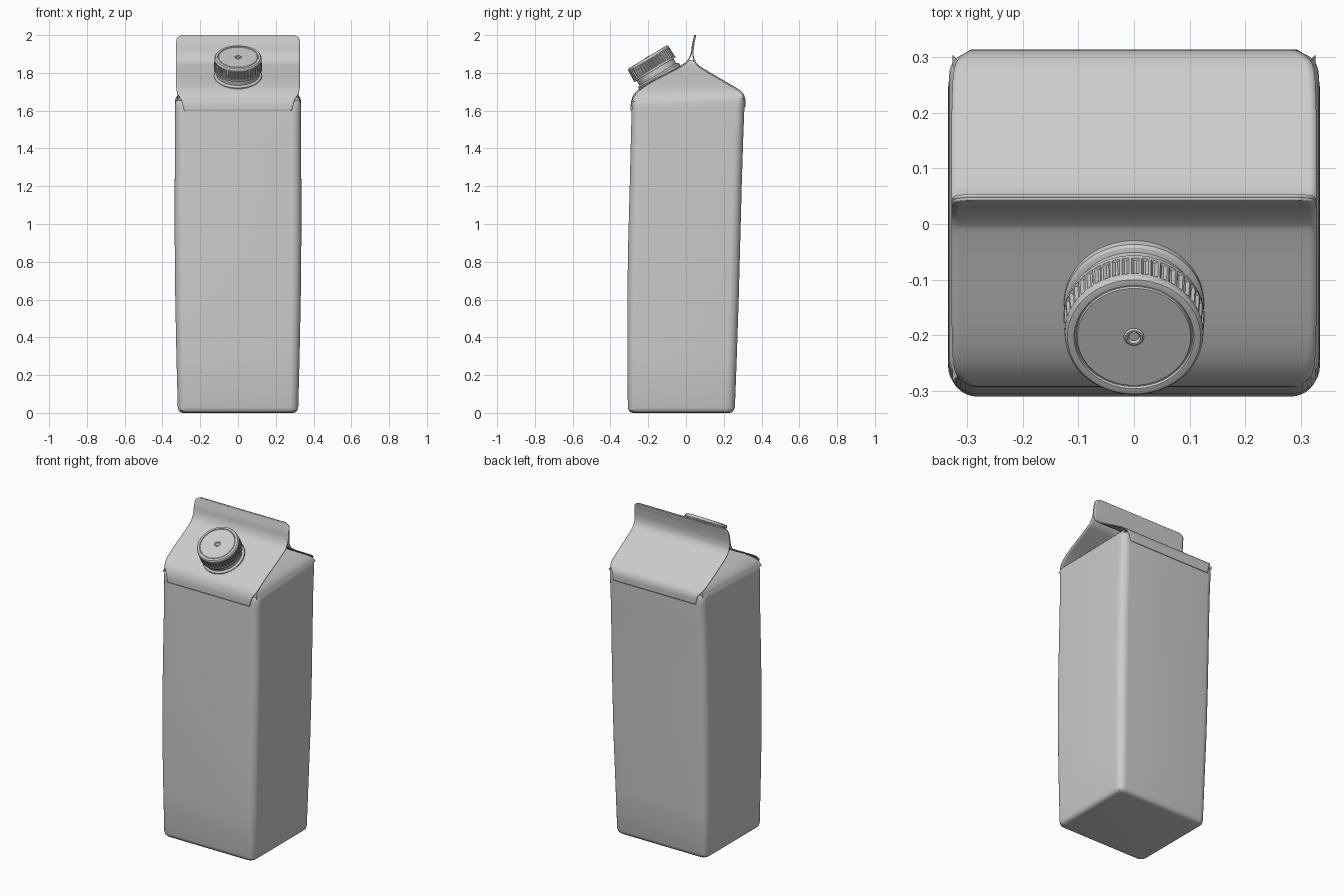
import bpy, bmesh, math
from mathutils import Vector

if "Cube" in bpy.data.objects:
    bpy.data.objects.remove(bpy.data.objects["Cube"])


def make(name, verts, faces, angle=35):
    me = bpy.data.meshes.new(name)
    me.from_pydata(verts, [], faces)
    bm = bmesh.new()
    bm.from_mesh(me)
    bmesh.ops.recalc_face_normals(bm, faces=bm.faces)
    bm.to_mesh(me)
    bm.free()
    ob = bpy.data.objects.new(name, me)
    bpy.context.collection.objects.link(ob)
    bpy.ops.object.select_all(action='DESELECT')
    ob.select_set(True)
    bpy.context.view_layer.objects.active = ob
    bpy.ops.object.shade_smooth_by_angle(angle=math.radians(angle))
    return ob


def loft(name, rings, closed=True, caps=(True, True), angle=35):
    n = len(rings[0])
    verts = [v for r in rings for v in r]
    faces = []
    for k in range(len(rings) - 1):
        for i in range(n if closed else n - 1):
            j = (i + 1) % n
            faces.append((k * n + i, k * n + j, (k + 1) * n + j, (k + 1) * n + i))
    if closed and caps[0]:
        faces.append(tuple(reversed(range(n))))
    if closed and caps[1]:
        faces.append(tuple(range(len(verts) - n, len(verts))))
    return make(name, verts, faces, angle)


def rounded_ring(z, hx, y0, y1, r, seg=8):
    pts = []
    for cx, cy, a0 in ((hx - r, y1 - r, 0), (r - hx, y1 - r, 90),
                       (r - hx, y0 + r, 180), (hx - r, y0 + r, 270)):
        for i in range(seg + 1):
            a = math.radians(a0 + 90 * i / seg)
            x, y = cx + r * math.cos(a), cy + r * math.sin(a)
            pts.append((x, y, z + 0.04 * y * (z / 1.665) ** 4))
    return pts


def spline(ctrl, seg=6):
    p = [Vector(c) for c in ctrl]
    p = [2 * p[0] - p[1]] + p + [2 * p[-1] - p[-2]]
    out = []
    for k in range(1, len(p) - 2):
        a, b, c, d = p[k - 1:k + 3]
        for i in range(seg):
            t = i / seg
            out.append(0.5 * (2 * b + (c - a) * t + (2 * a - 5 * b + 4 * c - d) * t ** 2
                              + (3 * b - a - 3 * c + d) * t ** 3))
    return out + [p[-2]]


# Tapered carton body: z, half width, front y, back y, corner radius
sections = [(0.0, .290, -.279, .229, .03), (0.003, .304, -.293, .243, .035),
            (0.012, .314, -.303, .253, .04), (0.03, .319, -.308, .259, .045),
            (0.3, .326, -.311, .269, .05), (0.6, .332, -.311, .279, .05),
            (0.9, .335, -.306, .287, .05), (1.2, .335, -.298, .295, .05),
            (1.45, .334, -.292, .303, .05), (1.6, .333, -.288, .309, .045),
            (1.64, .333, -.286, .309, .04), (1.655, .331, -.284, .306, .04),
            (1.665, .326, -.280, .302, .04)]
loft("carton_body", [rounded_ring(*s) for s in sections], caps=(True, False))

# Roof panels curving up into the top fin: half width, y, z
front = spline([(.285, -.291, 1.60), (.298, -.287, 1.65), (.322, -.265, 1.695),
                (.328, -.200, 1.745), (.329, -.040, 1.830), (.329, .005, 1.860),
                (.329, .027, 1.90), (.328, .035, 1.95), (.322, .043, 1.985),
                (.296, .046, 2.0)])
back = spline([(.285, .311, 1.62), (.298, .309, 1.67), (.322, .285, 1.705),
               (.328, .220, 1.745), (.329, .085, 1.825), (.329, .048, 1.860),
               (.329, .037, 1.90), (.328, .041, 1.95), (.322, .048, 1.985),
               (.296, .051, 2.0)])
for name, prof in (("roof_front", front), ("roof_back", back)):
    rows = [[(w * u, y, z) for u in (-1, -.96, -.5, 0, .5, .96, 1)] for w, y, z in prof]
    panel = loft(name, rows, closed=False)
    mod = panel.modifiers.new("thickness", 'SOLIDIFY')
    mod.thickness = 0.006
    mod.offset = 0

# Side gussets folded inward beneath the roof
span = back[6].y - front[6].y
for side, name in ((1, "gusset_right"), (-1, "gusset_left")):
    rows = []
    for f, b in zip(front[6:33], back[6:33]):
        x = side * (.327 - .29 * (1 - (b.y - f.y) / span))
        rows.append([(x, f.y + .004, f.z - .003), (x, b.y - .004, b.z - .003)])
    loft(name, rows, closed=False)

# Screw cap and neck, tilted to the front roof panel
N = 180


def round_part(name, profile):
    rings = []
    for r, h, rib in profile:
        ring = []
        for i in range(N):
            a = 2 * math.pi * i / N
            rr = r - (rib if i % 4 < 2 else 0)
            ring.append((rr * math.cos(a), rr * math.sin(a), h))
        rings.append(ring)
    ob = loft(name, rings, angle=30)
    ob.location = (0, -.204, 1.884)
    ob.rotation_euler.x = math.radians(31)


round_part("neck", [(.126, -.135, 0), (.126, -.115, 0), (.122, -.110, 0),
                    (.114, -.107, 0), (.114, -.06, 0)])
round_part("screw_cap", [(.110, -.078, 0), (.125, -.078, 0), (.127, -.075, 0),
                         (.127, -.066, 0), (.127, -.065, .005), (.125, -.016, .005),
                         (.125, -.015, 0), (.124, -.006, 0), (.120, -.001, 0),
                         (.116, 0, 0), (.108, 0, 0), (.106, -.004, 0), (.104, -.004, 0),
                         (.102, -.001, 0), (.018, -.001, 0), (.015, .002, 0),
                         (.012, .002, 0), (.009, -.003, 0), (.004, -.003, 0)])
